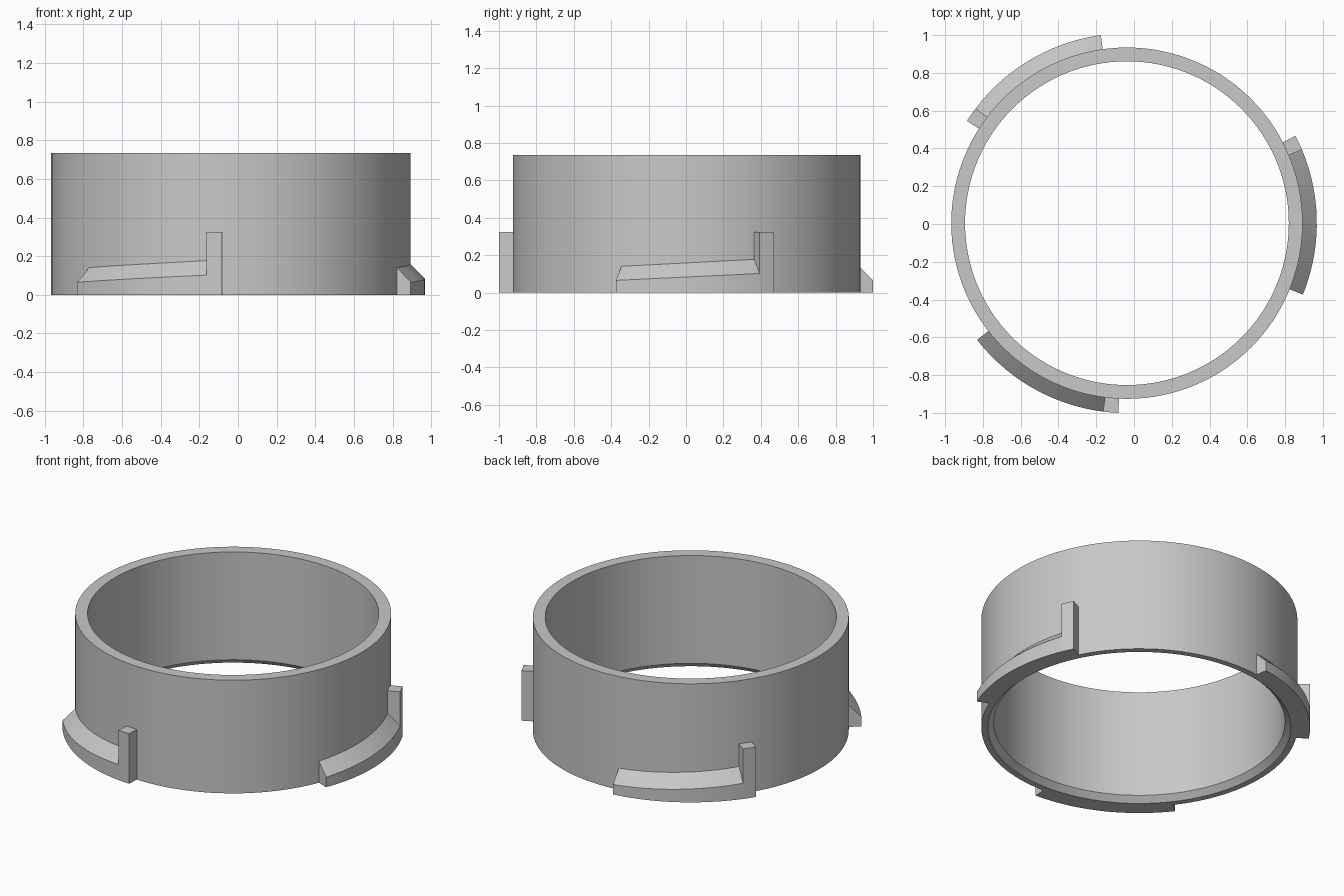
import bpy, bmesh
from math import radians, cos, sin

CENTRE = (-0.0375, 0.0043)
R_OUT, R_IN, R_LUG, HEIGHT = 0.93, 0.857, 1.0053, 0.735

if "Cube" in bpy.data.objects:
    bpy.data.objects.remove(bpy.data.objects["Cube"])

grey = bpy.data.materials.new("plain grey")
grey.use_nodes = True
colour = (0.58, 0.58, 0.58, 1)
grey.diffuse_color = colour
grey.node_tree.nodes["Principled BSDF"].inputs["Base Color"].default_value = colour


def sweep(name, sections, closed=False):
    """Skin a list of (angle, [(radius, z), ...]) sections around the ring axis."""
    bm = bmesh.new()
    loops = []
    for angle, profile in sections:
        a = radians(angle)
        loops.append([bm.verts.new((CENTRE[0] + r * cos(a), CENTRE[1] + r * sin(a), z))
                      for r, z in profile])
    pairs = list(zip(loops, loops[1:]))
    if closed:
        pairs.append((loops[-1], loops[0]))
    else:
        bm.faces.new(loops[0])
        bm.faces.new(loops[-1])
    n = len(loops[0])
    for a, b in pairs:
        for i in range(n):
            j = (i + 1) % n
            bm.faces.new((a[i], a[j], b[j], b[i]))
    bmesh.ops.recalc_face_normals(bm, faces=bm.faces)
    mesh = bpy.data.meshes.new(name)
    bm.to_mesh(mesh)
    bm.free()
    mesh.materials.append(grey)
    obj = bpy.data.objects.new(name, mesh)
    bpy.context.collection.objects.link(obj)
    bpy.ops.object.select_all(action='DESELECT')
    obj.select_set(True)
    bpy.context.view_layer.objects.active = obj
    bpy.ops.object.shade_smooth_by_angle(angle=radians(20))
    return obj


# Ring wall with a chamfered lower inner edge
CHAMFER = 0.035
wall = [(R_OUT, 0), (R_OUT, HEIGHT), (R_IN, HEIGHT), (R_IN, CHAMFER), (R_IN + CHAMFER, 0)]
SEGMENTS = 120
sweep("ring_wall", [(360 * i / SEGMENTS, wall) for i in range(SEGMENTS)], closed=True)

# Three bayonet lugs: a rising sloped ramp that ends at an upright stop
R_ROOT = R_OUT - 0.005
RAMP, STOP, STOP_HEIGHT = 44.9, 4.6, 0.325
STEPS = 15
for name, start in (("front", -142.1), ("left", -22.1), ("back", 97.9)):
    ramp = []
    for i in range(STEPS + 1):
        t = i / STEPS
        z = 0.065 + 0.037 * t
        ramp.append((start + RAMP * t,
                     [(R_ROOT, 0), (R_LUG, 0), (R_LUG, z), (R_ROOT, z + R_LUG - R_ROOT)]))
    sweep(name + "_ramp", ramp)
    block = [(R_ROOT, 0), (R_LUG, 0), (R_LUG, STOP_HEIGHT), (R_ROOT, STOP_HEIGHT)]
    sweep(name + "_stop", [(start + RAMP + STOP * i / 2, block) for i in range(3)])
